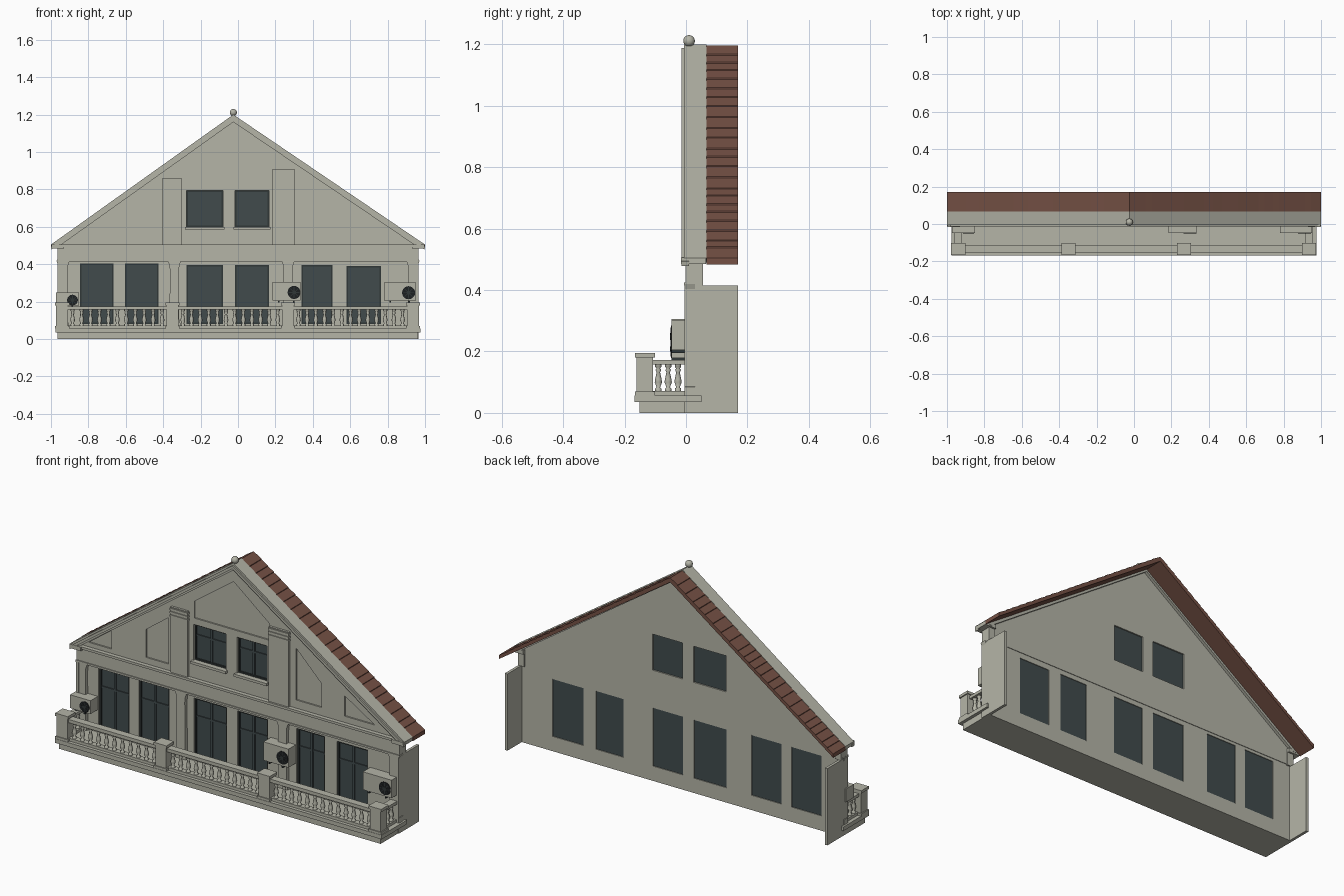
import bpy, bmesh, math, random
from mathutils import Matrix, Vector

random.seed(4)
if "Cube" in bpy.data.objects:
    bpy.data.objects.remove(bpy.data.objects["Cube"])


def material(name, rgb):
    m = bpy.data.materials.new(name)
    m.use_nodes = True
    m.diffuse_color = (*rgb, 1)
    m.node_tree.nodes["Principled BSDF"].inputs["Base Color"].default_value = (*rgb, 1)
    return m


STONE = material("pale stone", (0.46, 0.46, 0.39))
GLASS = material("dark glass", (0.052, 0.07, 0.073))
FRAME = material("frame grey", (0.03, 0.038, 0.038))
FAN = material("fan black", (0.012, 0.014, 0.015))
TILE = material("brown tile", (0.18, 0.083, 0.06))


def finish(name, bm, mat):
    bmesh.ops.recalc_face_normals(bm, faces=bm.faces)
    me = bpy.data.meshes.new(name)
    bm.to_mesh(me)
    bm.free()
    me.materials.append(mat)
    ob = bpy.data.objects.new(name, me)
    bpy.context.collection.objects.link(ob)
    return ob


def add_prism(bm, pts, y0, y1):
    """Extrude an x-z outline from y0 to y1."""
    a = [bm.verts.new((x, y0, z)) for x, z in pts]
    b = [bm.verts.new((x, y1, z)) for x, z in pts]
    bm.faces.new(a)
    bm.faces.new(b[::-1])
    for i in range(len(a)):
        j = (i + 1) % len(a)
        bm.faces.new((a[i], b[i], b[j], a[j]))


def rect(x0, x1, z0, z1):
    return [(x0, z0), (x1, z0), (x1, z1), (x0, z1)]


def add_box(bm, x0, x1, y0, y1, z0, z1):
    add_prism(bm, rect(x0, x1, z0, z1), y0, y1)


def box(name, x0, x1, y0, y1, z0, z1, mat=STONE):
    bm = bmesh.new()
    add_box(bm, x0, x1, y0, y1, z0, z1)
    return finish(name, bm, mat)


def prism(name, pts, y0, y1, mat=STONE):
    bm = bmesh.new()
    add_prism(bm, pts, y0, y1)
    return finish(name, bm, mat)


def disc(name, x, y, z, r, depth, mat, sides=20):
    bm = bmesh.new()
    bmesh.ops.create_cone(bm, cap_ends=True, segments=sides, radius1=r, radius2=r, depth=depth,
                          matrix=Matrix.Translation((x, y, z)) @ Matrix.Rotation(math.pi / 2, 4, "X"))
    return finish(name, bm, mat)


def cut(ob, outlines):
    """Cut (outline, y0, y1) prisms out of an object."""
    bm = bmesh.new()
    for pts, y0, y1 in outlines:
        add_prism(bm, pts, y0, y1)
    cutter = finish("cutter", bm, STONE)
    cutter.hide_render = True
    mod = ob.modifiers.new("openings", "BOOLEAN")
    mod.operation, mod.solver, mod.object = "DIFFERENCE", "EXACT", cutter
    deps = bpy.context.evaluated_depsgraph_get()
    me = bpy.data.meshes.new_from_object(ob.evaluated_get(deps))
    ob.modifiers.clear()
    ob.data = me
    bpy.data.objects.remove(cutter)


# Roof line
APEX = Vector((-0.025, 1.2))
EAVES = [Vector((-1, 0.505)), Vector((1, 0.505))]

# Windows: x0, x1, z0, z1
LOWER = [(-0.845, -0.665, 0.08, 0.405), (-0.605, -0.425, 0.08, 0.405),
         (-0.275, -0.08, 0.08, 0.395), (-0.015, 0.165, 0.08, 0.395),
         (0.34, 0.505, 0.08, 0.395), (0.58, 0.765, 0.08, 0.39)]
UPPER = [(-0.275, -0.08, 0.6, 0.795), (-0.015, 0.165, 0.6, 0.795)]

# Walls with window openings and sunken gable panels
lower_wall = box("lower_wall", -0.96, 0.96, 0.016, 0.047, 0, 0.43)
cut(lower_wall, [(rect(*w), -0.1, 0.1) for w in LOWER])
gable = prism("gable_wall", [(-0.94, 0.42), (0.94, 0.42), (0.94, 0.51), (-0.025, 1.165), (-0.94, 0.51)],
              0.012, 0.05)
PANELS = [[(-0.27, 0.83), (0.18, 0.83), (0.18, 0.92), (-0.035, 1.09), (-0.27, 0.92)],
          [(-0.56, 0.54), (-0.425, 0.54), (-0.425, 0.79), (-0.56, 0.69)],
          [(0.34, 0.55), (0.49, 0.55), (0.49, 0.68), (0.34, 0.83)],
          [(-0.9, 0.53), (-0.765, 0.53), (-0.765, 0.63)],
          [(0.63, 0.54), (0.81, 0.54), (0.63, 0.65)]]
cut(gable, [(rect(*w), -0.1, 0.1) for w in UPPER] + [(p, -0.1, 0.02) for p in PANELS])

# Window panes, frames and glazing bars
for x0, x1, z0, z1 in LOWER + UPPER:
    box("window_glass", x0, x1, 0.032, 0.043, z0, z1, GLASS)
    bm = bmesh.new()
    t = 0.008
    for fx0, fx1 in ((x0, x0 + t), (x1 - t, x1)):
        add_box(bm, fx0, fx1, 0.024, 0.035, z0, z1)
    for fz0, fz1 in ((z0, z0 + t), (z1 - t, z1)):
        add_box(bm, x0 + t, x1 - t, 0.024, 0.035, fz0, fz1)
    finish("window_frame", bm, FRAME)
    bm = bmesh.new()
    mid, bar = (x0 + x1) / 2, z0 + 0.68 * (z1 - z0)
    add_box(bm, mid - 0.006, mid + 0.006, 0.026, 0.035, z0 + t, z1 - t)
    add_box(bm, x0 + t, x1 - t, 0.027, 0.035, bar - 0.005, bar + 0.005)
    finish("glazing_bars", bm, GLASS)
for x0, x1, z0, _ in UPPER:
    box("window_sill", x0 - 0.008, x1 + 0.008, -0.004, 0.025, z0 - 0.014, z0)

# Gable pilasters with banded caps
for x0, x1, top in ((-0.405, -0.3, 0.86), (0.182, 0.305, 0.91)):
    box("gable_pilaster", x0 + 0.002, x1 - 0.002, 0, 0.025, 0.5, top)
    for k in range(3):
        box("pilaster_band", x0, x1, -0.005, 0.025, top - 0.015 - k * 0.018, top - 0.005 - k * 0.018)

# Frieze, cornice and corner blocks
box("frieze", -0.965, 0.965, -0.002, 0.045, 0.425, 0.5)
box("cornice", -0.968, 0.968, -0.01, 0.045, 0.493, 0.506)
box("frieze_foot", -0.967, 0.967, -0.007, 0.04, 0.415, 0.425)
for s in (-1, 1):
    def side(name, a, b, *rest):
        return box(name, min(s * a, s * b), max(s * a, s * b), *rest)
    side("corner_block", 0.93, 0.966, 0, 0.055, 0.415, 0.49)
    side("eaves_block", 0.93, 0.998, -0.016, 0.065, 0.485, 0.506)
    side("side_wall", 0.95, 0.965, -0.005, 0.17, 0, 0.415)
    side("slab_end", 0.95, 0.977, -0.16, 0.05, 0.035, 0.057)


# Sloping coping in two steps, cut level at the eaves
def chevron(name, drop, thick, y0, y1):
    top = [(p.x, p.y - drop) for p in (EAVES[0], APEX, EAVES[1])]
    k = (thick - 0.015) / (APEX.y - EAVES[0].y)
    low = [(p.x, p.y - drop - thick) for p in (EAVES[1].lerp(APEX, k), APEX, EAVES[0].lerp(APEX, k))]
    prism(name, top + low, y0, y1)


chevron("coping", 0, 0.04, -0.006, 0.066)
chevron("coping_lip", 0.012, 0.017, -0.014, 0.01)

# Tiled roof strip: overlapping courses on each slope
for eave, name in zip(EAVES, ("right_roof_tiles", "left_roof_tiles")):
    steps = [0]
    while steps[-1] < 1:
        steps.append(min(1, steps[-1] + random.uniform(0.03, 0.055)))
    pts = []
    for a, b in zip(steps, steps[1:]):
        p, q = eave.lerp(APEX, a), eave.lerp(APEX, b)
        pts += [(p.x, p.y), (q.x, q.y - 0.004)]
    pts += [(APEX.x, APEX.y - 0.028), (eave.x, eave.y - 0.022)]
    prism(name, pts, 0.066, 0.17, TILE)

# Ball finial
bm = bmesh.new()
bmesh.ops.create_uvsphere(bm, u_segments=16, v_segments=10, radius=0.019,
                          matrix=Matrix.Translation((APEX.x, 0.01, 1.211)))
for f in bm.faces:
    f.smooth = True
finish("finial_ball", bm, STONE)

# Terrace
box("terrace_base", -0.965, 0.96, -0.152, 0.045, 0, 0.036)
box("terrace_slab", -0.977, 0.977, -0.168, 0.045, 0.035, 0.057)

# Flared pilasters on the ground floor
for x in (-0.935, -0.34, 0.268, 0.935):
    half = [(0.032, 0.055), (0.032, 0.085), (0.026, 0.09), (0.024, 0.37), (0.027, 0.395), (0.036, 0.42)]
    prism("wall_pilaster", [(x + w, z) for w, z in half] + [(x - w, z) for w, z in reversed(half)],
          -0.004, 0.03)

# Balustrade posts
POSTS = [-0.94, -0.35, 0.268, 0.935]
for x in POSTS:
    for name, r, z0, z1 in (("post_foot", 0.038, 0.055, 0.07), ("post", 0.032, 0.07, 0.183),
                            ("post_cap", 0.038, 0.18, 0.195)):
        box(name, x - r, x + r, -0.134 - r * 0.85, -0.134 + r * 0.85, z0, z1)

# Rails and turned balusters
PROFILE = [(0.011, 0.07), (0.011, 0.079), (0.006, 0.083), (0.0125, 0.1), (0.011, 0.11),
           (0.006, 0.132), (0.01, 0.14), (0.006, 0.145), (0.011, 0.15), (0.011, 0.16)]


def baluster(bm, x, y, sides=10):
    rings = [[bm.verts.new((x + r * math.cos(k * math.tau / sides), y + r * math.sin(k * math.tau / sides), z))
              for k in range(sides)] for r, z in PROFILE]
    for a, b in zip(rings, rings[1:]):
        for k in range(sides):
            j = (k + 1) % sides
            bm.faces.new((a[k], a[j], b[j], b[k])).smooth = True


bm = bmesh.new()
for a, b in zip(POSTS, POSTS[1:]):
    a, b = a + 0.032, b - 0.032
    box("top_rail", a, b, -0.154, -0.114, 0.157, 0.175)
    box("bottom_rail", a, b, -0.15, -0.118, 0.056, 0.072)
    n = round((b - a) / 0.047)
    for i in range(n):
        baluster(bm, a + (i + 0.5) * (b - a) / n, -0.134)
for x in (POSTS[0], POSTS[-1]):
    box("side_top_rail", x - 0.02, x + 0.02, -0.11, 0.018, 0.157, 0.173)
    box("side_bottom_rail", x - 0.016, x + 0.016, -0.11, 0.018, 0.056, 0.072)
    for y in (-0.09, -0.058, -0.026):
        baluster(bm, x, y)
finish("balusters", bm, STONE)

# Air conditioners: body, fan grille and brackets
for x0, x1, z0, z1, fx, r in ((-0.972, -0.85, 0.178, 0.25, -0.885, 0.029), (0.185, 0.335, 0.205, 0.305, 0.3, 0.035),
                              (0.78, 0.952, 0.205, 0.302, 0.912, 0.035)):
    fz = (z0 + z1) / 2 - 0.006
    box("cooler_body", x0, x1, -0.047, 0.02, z0, z1)
    disc("fan_plate", fx, -0.047, fz, r, 0.005, FAN)
    disc("fan_hub", fx, -0.05, fz, r * 0.3, 0.004, FRAME, 12)
    for k in range(4):
        blade = box("fan_blade", -r * 0.85, r * 0.85, -0.051, -0.048, -0.002, 0.002, FRAME)
        blade.matrix_world = Matrix.Translation((fx, 0, fz)) @ Matrix.Rotation(k * math.pi / 4, 4, "Y")
    for bx in (x0 + 0.03, x1 - 0.04):
        box("cooler_bracket", bx, bx + 0.008, -0.048, 0.02, z0 - 0.01, z0, FRAME)
